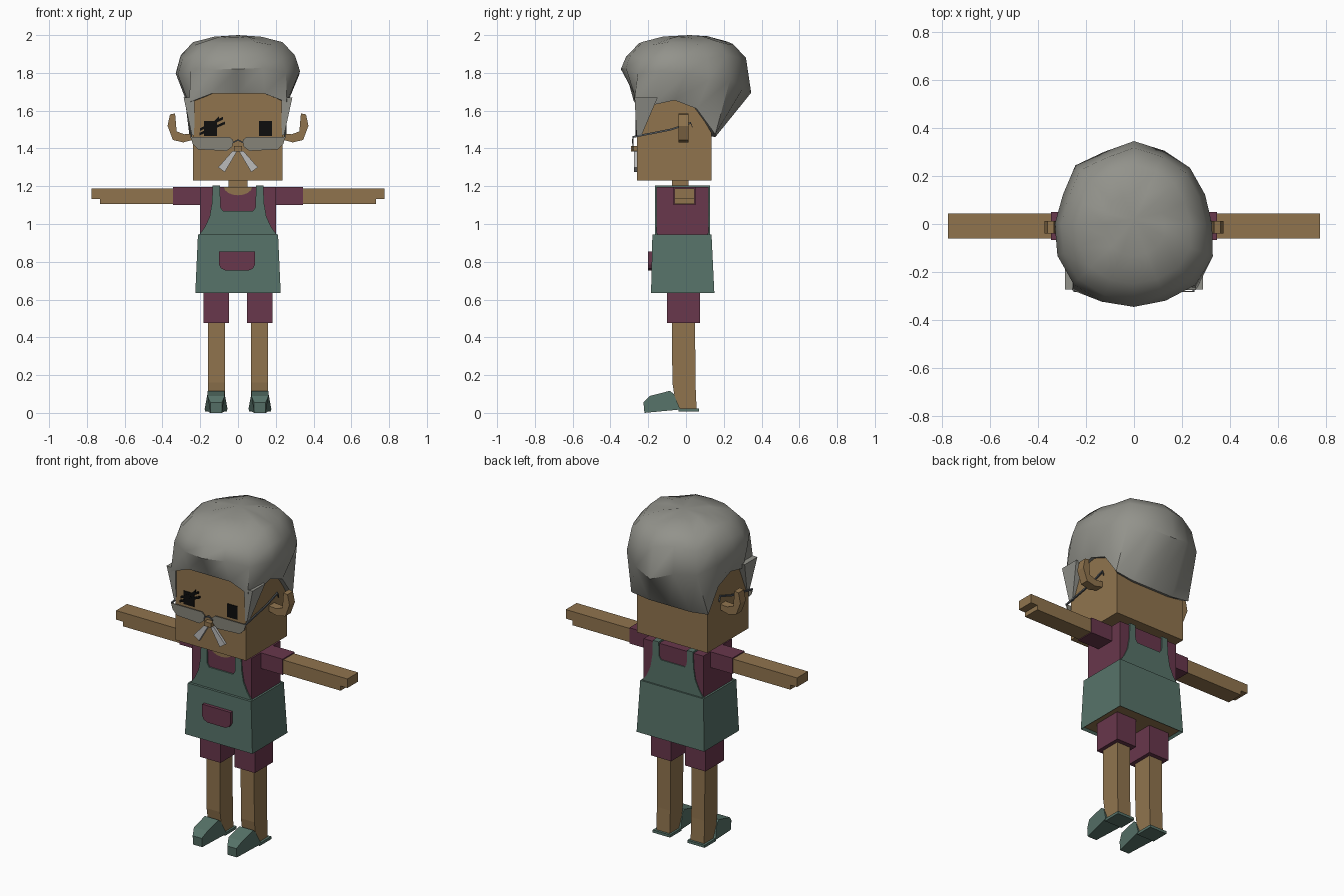
import bpy, bmesh
from math import sin, cos, pi
from mathutils import Vector

cube = bpy.data.objects.get("Cube")
if cube:
    bpy.data.objects.remove(cube, do_unlink=True)


def material(name, rgb):
    m = bpy.data.materials.new(name)
    m.use_nodes = True
    m.diffuse_color = (*rgb, 1)
    m.node_tree.nodes["Principled BSDF"].inputs["Base Color"].default_value = (*rgb, 1)
    return m


SKIN = material("tan skin", (0.28, 0.175, 0.076))
SHIRT = material("burgundy cloth", (0.14, 0.038, 0.072))
APRON = material("teal cloth", (0.095, 0.17, 0.14))
HAIR = material("grey hair", (0.29, 0.29, 0.26))
MOUSTACHE = material("pale grey", (0.5, 0.5, 0.5))
LENS = material("smoky lens", (0.24, 0.23, 0.19))
FRAME = material("dark metal", (0.09, 0.1, 0.11))
BLACK = material("black", (0.004, 0.004, 0.004))


def finish(name, bm, *mats):
    bmesh.ops.recalc_face_normals(bm, faces=bm.faces)
    mesh = bpy.data.meshes.new(name)
    bm.to_mesh(mesh)
    bm.free()
    for m in mats:
        mesh.materials.append(m)
    ob = bpy.data.objects.new(name, mesh)
    bpy.context.collection.objects.link(ob)
    return ob


def loft(name, rings, mat):
    """Closed solid through rings that share a point count."""
    bm = bmesh.new()
    loops = [[bm.verts.new(p) for p in r] for r in rings]
    n = len(loops[0])
    for a, b in zip(loops, loops[1:]):
        for i in range(n):
            bm.faces.new((a[i], a[(i + 1) % n], b[(i + 1) % n], b[i]))
    bm.faces.new(loops[0])
    bm.faces.new(loops[-1])
    return finish(name, bm, mat)


def rect(x0, x1, y0, y1, z):
    return [(x0, y0, z), (x1, y0, z), (x1, y1, z), (x0, y1, z)]


def box(name, x, y, z, mat):
    return loft(name, [rect(*x, *y, z[0]), rect(*x, *y, z[1])], mat)


def plate(name, pts, y0, y1, mat, s=1):
    """Outline in x and z, thickened along y."""
    return loft(name, [[(s * x, y, z) for x, z in pts] for y in (y0, y1)], mat)


def slab(name, pts, x0, x1, mat):
    """Outline in y and z, thickened along x."""
    return loft(name, [[(x, y, z) for y, z in pts] for x in (x0, x1)], mat)


def stroke(path, w):
    """Thin outline that follows a path from above and below."""
    return [(a, b - w) for a, b in path] + [(a, b + w) for a, b in reversed(path)]


def sides():
    return (("left", 1), ("right", -1))


def span(s, a, b):
    return (min(s * a, s * b), max(s * a, s * b))


# Head, neck and collar opening
box("head", (-0.238, 0.235), (-0.26, 0.135), (1.23, 1.71), SKIN)
box("neck", (-0.05, 0.05), (-0.075, 0.012), (1.15, 1.24), SKIN)
scoop = [(0.075 * cos(pi * i / 8), 1.197 - 0.045 * sin(pi * i / 8)) for i in range(9)]
plate("neckline", scoop, -0.159, -0.12, SKIN)

# Torso and skirt of the apron, with the body showing underneath
box("shirt", (-0.2, 0.2), (-0.155, 0.12), (0.9, 1.195), SHIRT)
skirt = loft("apron_skirt", [rect(-0.226, 0.226, -0.185, 0.15, 0.635),
                             rect(-0.212, 0.212, -0.178, 0.135, 0.945)], APRON)
skirt.data.materials.append(SKIN)
bm = bmesh.new()
bm.from_mesh(skirt.data)
bm.faces.ensure_lookup_table()
under = min(bm.faces, key=lambda f: f.calc_center_median().z)
bmesh.ops.inset_region(bm, faces=[under], thickness=0.018, depth=-0.012)
under.material_index = 1
bm.to_mesh(skirt.data)
bm.free()

# Bibs with shoulder straps
for name, y0, y1, dip in (("front", -0.163, -0.15, 1.07), ("back", 0.115, 0.126, 1.1)):
    half = [(0.207, 0.94), (0.175, 0.985), (0.15, 1.04), (0.138, 1.11), (0.134, 1.205),
            (0.095, 1.205), (0.093, dip + 0.02), (0.08, dip)]
    plate(name + "_bib", half + [(-x, z) for x, z in reversed(half)], y0, y1, APRON)
for side, s in sides():
    box(side + "_strap", span(s, 0.095, 0.134), (-0.163, 0.126), (1.19, 1.205), APRON)
pocket = [(-0.1, 0.855), (0.09, 0.855), (0.09, 0.785), (0.08, 0.765), (0.055, 0.753),
          (-0.065, 0.753), (-0.09, 0.765), (-0.1, 0.785)]
plate("pocket", pocket, -0.2, -0.178, SHIRT)

# Limbs, slippers and paired head parts
hand = [(0.33, 1.105), (0.73, 1.105), (0.73, 1.133), (0.775, 1.133), (0.775, 1.188), (0.33, 1.188)]
ear = [(0.22, 1.48), (0.285, 1.475), (0.325, 1.49), (0.333, 1.585), (0.36, 1.58),
       (0.373, 1.52), (0.345, 1.445), (0.29, 1.432), (0.22, 1.45)]
lens = [(0.025, 1.445), (0.045, 1.46), (0.25, 1.46), (0.24, 1.425), (0.21, 1.395),
        (0.06, 1.387), (0.03, 1.41)]
toe = [(-0.03, 0.018), (-0.22, 0.0), (-0.225, 0.055), (-0.19, 0.09), (-0.085, 0.117), (-0.065, 0.1)]
for side, s in sides():
    box(side + "_sleeve", span(s, 0.18, 0.345), (-0.066, 0.05), (1.1, 1.195), SHIRT)
    plate(side + "_arm", hand, -0.06, 0.044, SKIN, s)
    box(side + "_shorts_leg", span(s, 0.047, 0.183), (-0.1, 0.075), (0.475, 0.66), SHIRT)
    loft(side + "_leg", [rect(*span(s, 0.07, 0.16), -0.05, 0.056, 0.02),
                         rect(*span(s, 0.07, 0.16), -0.072, 0.05, 0.16),
                         rect(*span(s, 0.07, 0.16), -0.075, 0.048, 0.5)], SKIN)
    shoe = slab(side + "_slipper", toe, *span(s, 0.055, 0.177), APRON)
    for v in shoe.data.vertices:
        narrow = 0.5 if v.co.y < -0.21 else 0.75 if v.co.z > 0.05 else 1
        v.co.x = s * 0.116 + (v.co.x - s * 0.116) * narrow
    box(side + "_sole", span(s, 0.058, 0.174), (-0.04, 0.07), (0.008, 0.024), APRON)

    plate(side + "_ear", ear, -0.04, 0.012, SKIN, s)
    plate(side + "_lens", lens, -0.284, -0.278, LENS, s)
    arm = [(-0.284, 1.46), (-0.08, 1.5), (0.025, 1.535), (0.035, 1.51)]
    slab(side + "_temple", stroke(arm, 0.005), *span(s, 0.243, 0.251), FRAME)
    plate(side + "_moustache", [(0.002, 1.39), (0.07, 1.275), (0.105, 1.3), (0.03, 1.385)],
          -0.275, -0.255, MOUSTACHE, s)
    box(side + "_eye", span(s, 0.11, 0.18), (-0.264, -0.258), (1.465, 1.545), BLACK)
    loft(side + "_sideburn", [rect(*span(s, 0.232, 0.244), -0.262, -0.235, 1.47),
                              rect(*span(s, 0.23, 0.288), -0.272, -0.15, 1.67)], HAIR)

# Nose, bridge and stray lashes
box("nose", (-0.022, 0.022), (-0.292, -0.255), (1.385, 1.412), SKIN)
plate("bridge", stroke([(-0.03, 1.43), (0, 1.445), (0.03, 1.43)], 0.004), -0.286, -0.278, FRAME)
for i, (a, b) in enumerate([((-0.205, 1.475), (-0.07, 1.535)), ((-0.2, 1.5), (-0.08, 1.56)),
                            ((-0.17, 1.49), (-0.1, 1.565))]):
    plate(f"lash_{i}", stroke([a, b], 0.007), -0.267, -0.259, BLACK)

# Hair: rings of columns around the head, rising from the hairline to the crown
hairline = [1.69, 1.69, 1.645, 1.63, 1.655, 1.61, 1.475, 1.46, 1.46]
bulge = [0.345, 0.345, 0.36, 0.355, 0.325, 0.32, 0.33, 0.33, 0.345,
         0.325, 0.345, 0.32, 0.33, 0.345, 0.355, 0.35]
N = len(bulge)


def clamp(v):
    return max(-1, min(1, v * 1.42))


bm = bmesh.new()
rings = [[] for _ in range(6)]
for i in range(N):
    a = 2 * pi * i / N
    k = min(i, N - i)
    edge = Vector((0.258 * clamp(sin(a)), -0.06 - 0.215 * clamp(cos(a)), hairline[k]))
    out = Vector((sin(a), -cos(a), 0)) * bulge[i]
    up = Vector((0, 0, 1))
    tuft = 0.012 * sin(i * 2.3)
    widest = 1.82 - 0.12 * (k / 8) ** 2 + tuft
    points = [Vector((edge.x * 0.8, -0.06 + (edge.y + 0.06) * 0.8, edge.z + 0.01)), edge,
              out + up * widest, out * 0.92 + up * (1.885 + tuft),
              out * 0.72 + up * (1.957 + tuft * 0.8), out * 0.38 + up * (1.987 + tuft * 0.6)]
    for ring, p in zip(rings, points):
        ring.append(bm.verts.new(p))
crown = bm.verts.new((0, 0.02, 2.0))
for lower, upper in zip(rings, rings[1:]):
    for i in range(N):
        j = (i + 1) % N
        bm.faces.new((lower[i], lower[j], upper[j], upper[i]))
for i in range(N):
    bm.faces.new((rings[-1][i], rings[-1][(i + 1) % N], crown))
hair = finish("hair", bm, HAIR)
bpy.ops.object.select_all(action="DESELECT")
hair.select_set(True)
bpy.context.view_layer.objects.active = hair
bpy.ops.object.shade_smooth_by_angle(angle=0.7)
